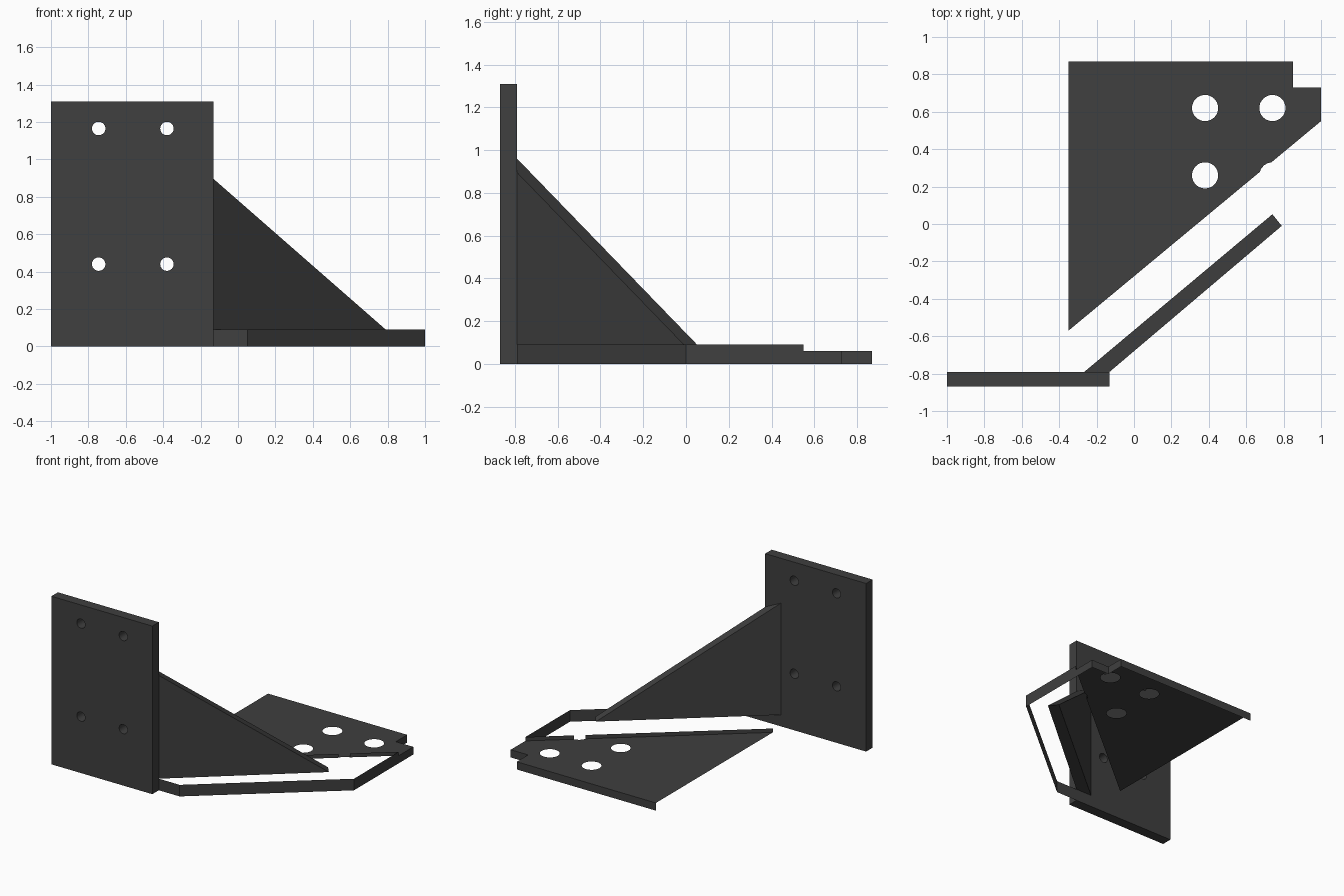
import bpy, bmesh, math
from mathutils import Matrix

cube = bpy.data.objects.get("Cube")
if cube:
    bpy.data.objects.remove(cube, do_unlink=True)

steel = bpy.data.materials.new("charcoal steel")
COLOUR = (0.05, 0.05, 0.05, 1)
steel.diffuse_color = COLOUR
steel.use_nodes = True
bsdf = next(n for n in steel.node_tree.nodes if n.type == 'BSDF_PRINCIPLED')
bsdf.inputs["Base Color"].default_value = COLOUR


def circle(cx, cy, r, n=32):
    return [(cx + r * math.cos(2 * math.pi * i / n),
             cy + r * math.sin(2 * math.pi * i / n)) for i in range(n)]


def sheet(name, loops, depth, matrix):
    """Flat outline with holes, filled, optionally extruded, turned into a mesh."""
    curve = bpy.data.curves.new(name + "_outline", 'CURVE')
    curve.dimensions = '2D'
    curve.fill_mode = 'BOTH'
    curve.extrude = depth / 2
    for loop in loops:
        spline = curve.splines.new('POLY')
        spline.points.add(len(loop) - 1)
        for point, (x, y) in zip(spline.points, loop):
            point.co = (x, y, 0, 1)
        spline.use_cyclic_u = True
        spline.use_smooth = False
    helper = bpy.data.objects.new(name + "_helper", curve)
    bpy.context.scene.collection.objects.link(helper)
    bpy.context.view_layer.update()
    graph = bpy.context.evaluated_depsgraph_get()
    mesh = bpy.data.meshes.new_from_object(helper.evaluated_get(graph))
    bpy.data.objects.remove(helper, do_unlink=True)
    mesh.name = name
    mesh.transform(matrix)
    mesh.materials.clear()
    mesh.materials.append(steel)
    ob = bpy.data.objects.new(name, mesh)
    bpy.context.scene.collection.objects.link(ob)
    return ob


def from_bmesh(name, bm):
    mesh = bpy.data.meshes.new(name)
    bm.to_mesh(mesh)
    bm.free()
    mesh.materials.append(steel)
    ob = bpy.data.objects.new(name, mesh)
    bpy.context.scene.collection.objects.link(ob)
    return ob


def wall(name, path, z0, z1):
    """Thin upright strip that follows a path on the ground."""
    bm = bmesh.new()
    low = [bm.verts.new((x, y, z0)) for x, y in path]
    high = [bm.verts.new((x, y, z1)) for x, y in path]
    for i in range(len(path) - 1):
        bm.faces.new((low[i], low[i + 1], high[i + 1], high[i]))
    return from_bmesh(name, bm)


STEP, RIM = 0.06, 0.09

# Upright mounting plate with four bolt holes
holes = [circle(x, z, 0.036) for x in (-0.745, -0.38) for z in (0.44, 1.165)]
outline = [(-1, 0), (-0.13, 0), (-0.13, 1.31), (-1, 1.31)]
sheet("mounting_plate", [outline] + holes, 0.08,
      Matrix.Translation((0, -0.83, 0)) @ Matrix.Rotation(math.pi / 2, 4, 'X'))

# Base sheet with three holes; a fourth hole nicks its slanted edge
corner_a, corner_b = (1, 0.55), (-0.35, -0.57)
slope = math.atan2(corner_a[1] - corner_b[1], corner_a[0] - corner_b[0])
nick_x, nick_y, nick_r = 0.74, 0.26, 0.07
gap = (corner_a[1] - (corner_a[0] - nick_x) * math.tan(slope) - nick_y) * math.cos(slope)
half = math.acos(gap / nick_r)
nick = [(nick_x + nick_r * math.cos(slope + math.pi / 2 + half * t),
         nick_y + nick_r * math.sin(slope + math.pi / 2 + half * t))
        for t in (-1, -0.5, 0, 0.5, 1)]
base = [(-0.35, 0.87), (0.85, 0.87), (0.85, 0.73), (1, 0.73), corner_a] + nick + [corner_b]
base_holes = [circle(x, y, 0.07) for x, y in ((0.38, 0.26), (0.38, 0.62), (0.74, 0.62))]
sheet("base_sheet", [base] + base_holes, 0, Matrix.Translation((0, 0, STEP)))

# Upright edges of the base
wall("base_back_edge", base[:5], 0, STEP)
wall("base_front_edge", [(-0.13, -0.79), (0.05, -0.79), (1, 0), corner_a], 0, RIM)
wall("step_riser_outer", [corner_a, nick[0]], STEP, RIM)
wall("step_riser_inner", [nick[-1], corner_b], STEP, RIM)

# Slanted triangular gusset: two triangles joined by three strips
bm = bmesh.new()
sides = []
for near, far, top in (((-0.13, -0.79), (0.79, -0.01), 0.895),
                       ((-0.265, -0.79), (0.74, 0.052), 0.96)):
    sides.append([bm.verts.new((*near, RIM)), bm.verts.new((*far, RIM)),
                  bm.verts.new((*near, top))])
front, back = sides
bm.faces.new(front)
bm.faces.new(back[::-1])
for i in range(3):
    j = (i + 1) % 3
    bm.faces.new((front[j], front[i], back[i], back[j]))
bmesh.ops.recalc_face_normals(bm, faces=bm.faces)
from_bmesh("gusset", bm)
